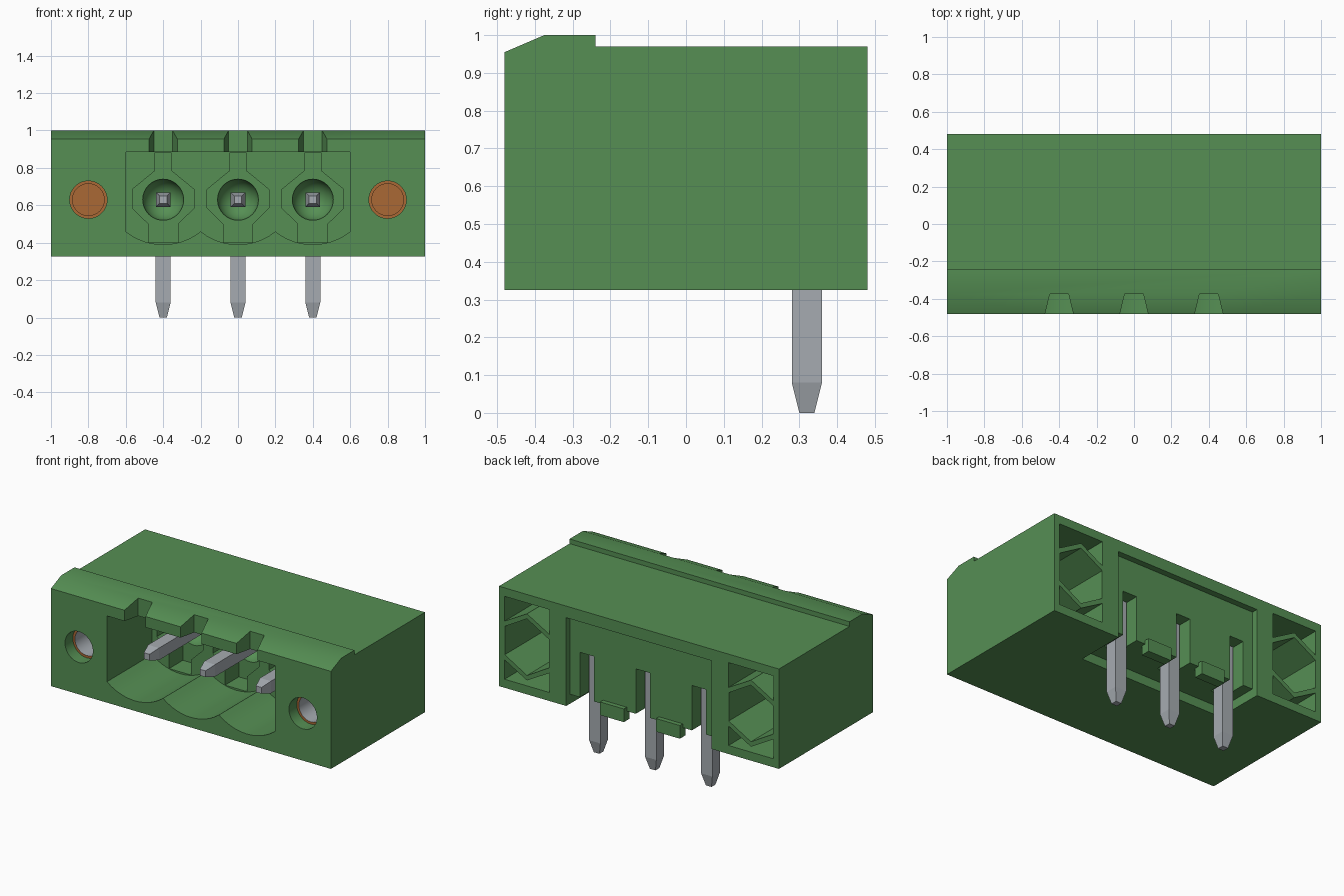
import bpy, bmesh, math
from mathutils import Vector

cube = bpy.data.objects.get("Cube")
if cube:
    bpy.data.objects.remove(cube, do_unlink=True)


def material(name, rgb, rough=0.5):
    m = bpy.data.materials.new(name)
    m.use_nodes = True
    m.diffuse_color = (*rgb, 1)
    b = m.node_tree.nodes["Principled BSDF"]
    b.inputs["Base Color"].default_value = (*rgb, 1)
    b.inputs["Roughness"].default_value = rough
    return m


GREEN = material("green plastic", (0.092, 0.275, 0.088))
GREY = material("grey metal", (0.38, 0.41, 0.44))
ORANGE = material("copper orange", (0.40, 0.14, 0.036))


def finish(name, bm, *mats):
    bmesh.ops.recalc_face_normals(bm, faces=bm.faces)
    me = bpy.data.meshes.new(name)
    bm.to_mesh(me)
    bm.free()
    for m in mats:
        me.materials.append(m)
    ob = bpy.data.objects.new(name, me)
    bpy.context.collection.objects.link(ob)
    return ob


def loft(name, rings, *mats):
    """Closed skin through rings of equal point count, capped at both ends."""
    bm = bmesh.new()
    vs = [[bm.verts.new(p) for p in ring] for ring in rings]
    n = len(vs[0])
    for a, b in zip(vs, vs[1:]):
        for i in range(n):
            bm.faces.new((a[i], a[(i + 1) % n], b[(i + 1) % n], b[i]))
    bm.faces.new(vs[0])
    bm.faces.new(vs[-1])
    return finish(name, bm, *mats)


def place(p, axis, t):
    return {"x": (t, p[0], p[1]), "y": (p[0], t, p[1]), "z": (p[0], p[1], t)}[axis]


def prism(name, pts, axis, a, b):
    return loft(name, [[place(p, axis, t) for p in pts] for t in (a, b)], GREEN)


def rect(x0, x1, z0, z1):
    return [(x0, z0), (x1, z0), (x1, z1), (x0, z1)]


def circle(cx, cz, r, n=32, turn=0.0):
    return [(cx + r * math.cos(turn + math.tau * i / n),
             cz + r * math.sin(turn + math.tau * i / n)) for i in range(n)]


def cut(target, cutter):
    cutter.hide_render = True
    mod = target.modifiers.new("cut", "BOOLEAN")
    mod.operation, mod.solver, mod.object = "DIFFERENCE", "EXACT", cutter
    bpy.context.view_layer.objects.active = target
    bpy.ops.object.modifier_apply(modifier=mod.name)
    bpy.data.objects.remove(cutter, do_unlink=True)


PINS = (-0.4, 0.0, 0.4)
ZC = 0.63          # height of pin and screw axes
BASE = 0.325

# Housing block with raised, chamfered front lip
housing = prism("housing", [(-0.48, BASE), (0.48, BASE), (0.48, 0.97), (-0.24, 0.97),
                            (-0.24, 1.0), (-0.375, 1.0), (-0.48, 0.955)], "x", -1, 1)

# Front socket with a scalloped floor
R = (0.2 ** 2 + 0.07 ** 2) / (2 * 0.07)
floor = []
for cx in PINS:
    for i in range(0 if cx == PINS[0] else 1, 13):
        dx = -0.2 + 0.4 * i / 12
        floor.append((cx + dx, 0.39 + R - math.sqrt(R * R - dx * dx)))
cut(housing, prism("socket_cutter", floor + [(0.6, 0.885), (-0.6, 0.885)], "y", -0.6, -0.02))

KEY = [(0.043, 0.883), (0.043, 0.785), (0.165, 0.685), (0.165, 0.585), (0.078, 0.5), (0.078, 0.402)]
for cx in PINS:
    # Keyed recess in the socket's back wall
    outline = [(cx + x, z) for x, z in KEY] + [(cx - x, z) for x, z in reversed(KEY)]
    cut(housing, prism("key_cutter", outline, "y", -0.06, 0.12))
    # Round hollow at the pin root
    bm = bmesh.new()
    bmesh.ops.create_uvsphere(bm, u_segments=32, v_segments=16, radius=0.11)
    bmesh.ops.translate(bm, verts=bm.verts, vec=Vector((cx, 0.115, ZC)))
    cut(housing, finish("hollow_cutter", bm, GREEN))
    # Wedge notch through the lip
    cut(housing, prism("notch_cutter", [(cx - 0.08, -0.5), (cx + 0.08, -0.5),
                                        (cx + 0.05, -0.375), (cx - 0.05, -0.375)],
                       "z", 0.86, 1.1))

# Rear panel recess, and hollow under the panel
cut(housing, prism("panel_cutter", rect(-0.52, 0.52, 0.2, 0.895), "y", 0.44, 0.6))
cut(housing, prism("underside_cutter", rect(-0.519, 0.519, 0.2, 0.385), "y", 0.156, 0.55))
for cx in PINS:
    cut(housing, prism("slot_cutter", rect(cx - 0.05, cx + 0.05, 0.25, 0.675), "y", 0.27, 0.55))

for s in (-1, 1):
    cx = 0.8 * s
    # Screw bore in the front
    cut(housing, prism("bore_cutter", circle(cx, ZC, 0.1), "y", -0.6, -0.06))
    # Hexagonal rear pocket with corner pockets above and below
    cut(housing, prism("hex_cutter", circle(cx, ZC, 0.183, 6, math.pi / 6), "y", 0.0, 0.6))
    for edge, side, mid in ((0.915, 0.755, 0.845), (0.38, 0.505, 0.415)):
        cut(housing, prism("corner_cutter", [(cx - 0.16, edge), (cx + 0.16, edge), (cx + 0.16, side),
                                             (cx, mid), (cx - 0.16, side)], "y", 0.0, 0.6))

    # Threaded insert: orange rim and floor, grey bore wall
    prof = [(0.1, -0.06), (0.1, -0.40), (0.085, -0.40), (0.085, -0.08)]
    insert = loft("screw_insert", [[(x, y, z) for x, z in circle(cx, ZC, r)] for r, y in prof],
                  ORANGE, GREY)
    for f in insert.data.polygons:
        f.material_index = 0 if abs(f.normal.y) > 0.7 else 1

# Small tabs at the rear bottom edge
for s in (-1, 1):
    prism("rear_tab", rect(0.2 * s - 0.085, 0.2 * s + 0.085, BASE, 0.41), "y", 0.41, 0.47)

# Contact pins: horizontal blade and downward solder leg
for cx in PINS:
    def square(axis, c, h, t):
        return [place(p, axis, t) for p in rect(cx - h, cx + h, c - h, c + h)]
    loft("contact_pin", [square("y", ZC, h, y) for h, y in
                         ((0.02, -0.36), (0.039, -0.29), (0.039, 0.30))], GREY)
    loft("solder_leg", [square("z", 0.32, h, z) for h, z in
                        ((0.02, 0.0), (0.04, 0.08), (0.04, 0.67))], GREY)

# Smooth the curved surfaces, keep hard edges
bpy.ops.object.select_all(action="DESELECT")
for ob in bpy.context.collection.objects:
    if ob.name.startswith(("housing", "screw_insert")):
        ob.select_set(True)
        bpy.context.view_layer.objects.active = ob
bpy.ops.object.shade_smooth_by_angle(angle=math.radians(25))
